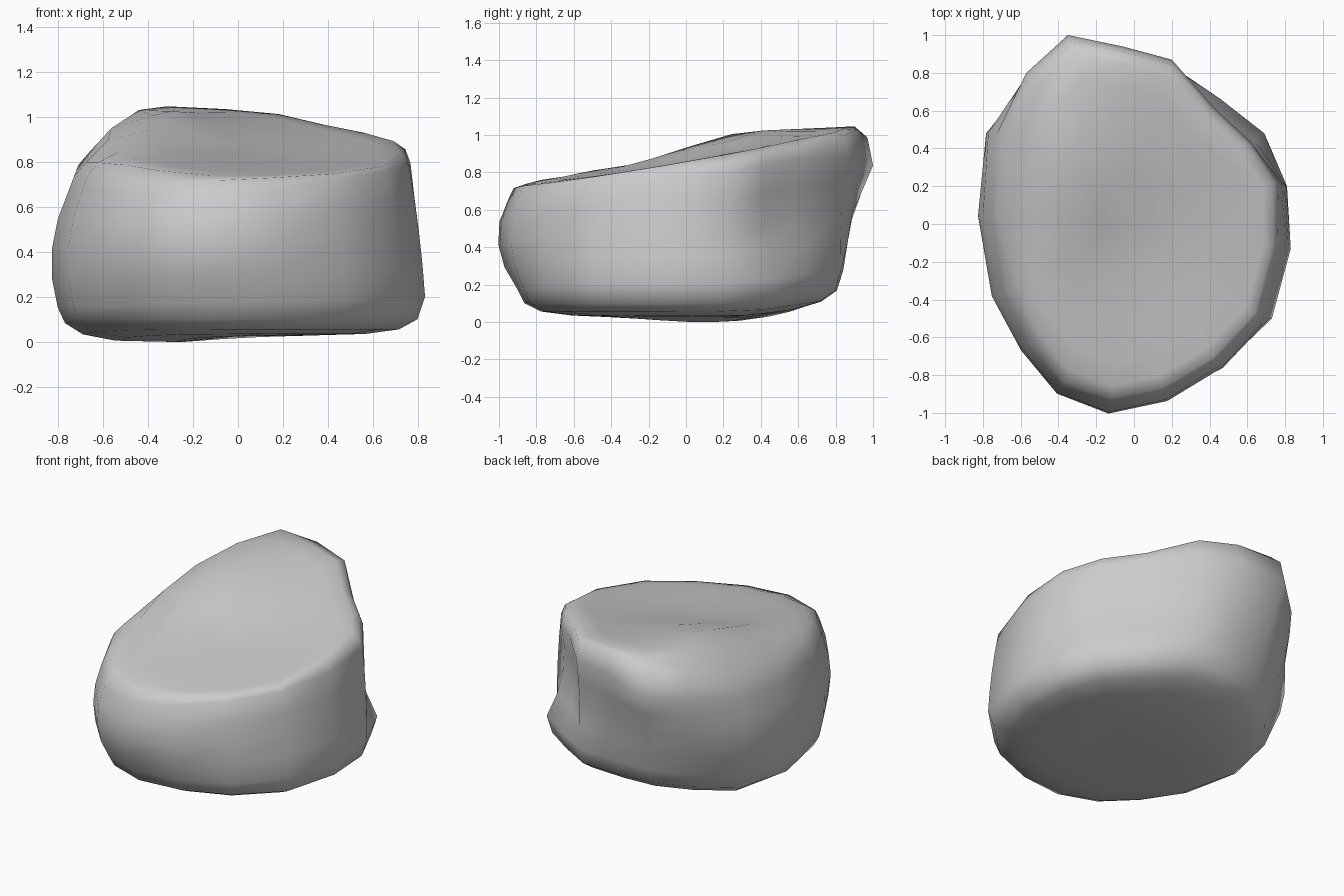
import bpy, bmesh, math

# Columns round the boulder: lower edge x, y; mid-wall bulge; upper edge x, y, z
COLUMNS = [
    (-0.13, -0.90, 0.085, -0.12, -0.95, 0.66), (0.17, -0.87, 0.065, 0.16, -0.89, 0.69),
    (0.47, -0.75, 0.03, 0.43, -0.73, 0.73), (0.73, -0.50, 0.01, 0.66, -0.49, 0.76),
    (0.83, -0.13, 0.01, 0.76, -0.12, 0.78), (0.81, 0.20, 0.01, 0.765, 0.22, 0.80),
    (0.69, 0.48, -0.07, 0.62, 0.43, 0.85), (0.46, 0.66, -0.08, 0.42, 0.62, 0.88),
    (0.21, 0.83, -0.02, 0.20, 0.87, 0.89), (-0.06, 0.84, 0.0, -0.06, 0.94, 0.90),
    (-0.30, 0.81, -0.02, -0.35, 1.00, 0.84), (-0.52, 0.66, 0.03, -0.57, 0.80, 0.80),
    (-0.72, 0.42, 0.08, -0.73, 0.47, 0.73), (-0.80, 0.04, 0.065, -0.75, 0.05, 0.68),
    (-0.73, -0.36, 0.06, -0.69, -0.36, 0.68), (-0.57, -0.62, 0.06, -0.56, -0.64, 0.67),
    (-0.38, -0.81, 0.075, -0.38, -0.86, 0.66),
]


def bump(x, y, cx, cy, r):
    return math.exp(-((x - cx) ** 2 + (y - cy) ** 2) / (r * r))


def top_z(x, y):
    # sloping top with a raised back-left shoulder and a shallow dish
    z = 0.885 + 0.17 * y - 0.03 * x
    z += 0.075 * bump(x, y, -0.4, 0.3, 0.42) - 0.03 * bump(x, y, 0.1, -0.1, 0.4)
    z -= 0.6 * max(0, -0.42 - x) * min(1, max(0, 0.5 + y))
    return min(z, 1.05)


def back_rise(y):
    return 0.15 * max(0, y - 0.35)


def bottom(x, y, z):
    return (x, y, z + back_rise(y) - 0.035 * bump(x, y, -0.4, 0.13, 0.45))


rings = []
# Underside, rounding up into the wall
for s, z in ((0.35, 0.035), (0.68, 0.04), (0.86, 0.06), (0.96, 0.105)):
    rings.append([bottom(c[0] * s, c[1] * s, z) for c in COLUMNS])
# Side wall
for t in (0, 0.25, 0.5, 0.75, 1):
    ring = []
    for lx, ly, b, hx, hy, hz in COLUMNS:
        k = 1 + b * 4 * t * (1 - t)
        lz = 0.18 + 0.03 * lx + 0.03 * max(ly, 0) + back_rise(ly)
        ring.append(((lx + (hx - lx) * t) * k, (ly + (hy - ly) * t) * k, lz + (hz - lz) * t))
    rings.append(ring)
# Rounded rim and top
for s, lift in ((0.97, 0.06), (0.90, 0.12), (0.77, 0.5), (0.52, 0.5), (0.26, 0.5)):
    rings.append([(c[3] * s, c[4] * s, min(top_z(c[3] * s, c[4] * s), c[5] + lift + max(0, c[4] - 0.7) * 0.3))
                  for c in COLUMNS])

bm = bmesh.new()
loops = [[bm.verts.new(p) for p in ring] for ring in rings]
n = len(COLUMNS)
for a, b in zip(loops, loops[1:]):
    for i in range(n):
        j = (i + 1) % n
        bm.faces.new((a[i], a[j], b[j], b[i]))
# Close both ends with fans
for loop, co in ((loops[0], (0, 0, 0.03)), (loops[-1], (0, 0, top_z(0, 0)))):
    mid = bm.verts.new(co)
    for i in range(n):
        bm.faces.new((loop[i], loop[(i + 1) % n], mid))
bmesh.ops.recalc_face_normals(bm, faces=bm.faces[:])
low = min(v.co.z for v in bm.verts)
for v in bm.verts:
    v.co.z -= low
for f in bm.faces:
    f.smooth = True

mesh = bpy.data.meshes.new("boulder")
bm.to_mesh(mesh)
bm.free()
boulder = bpy.data.objects.new("boulder", mesh)
bpy.context.collection.objects.link(boulder)
